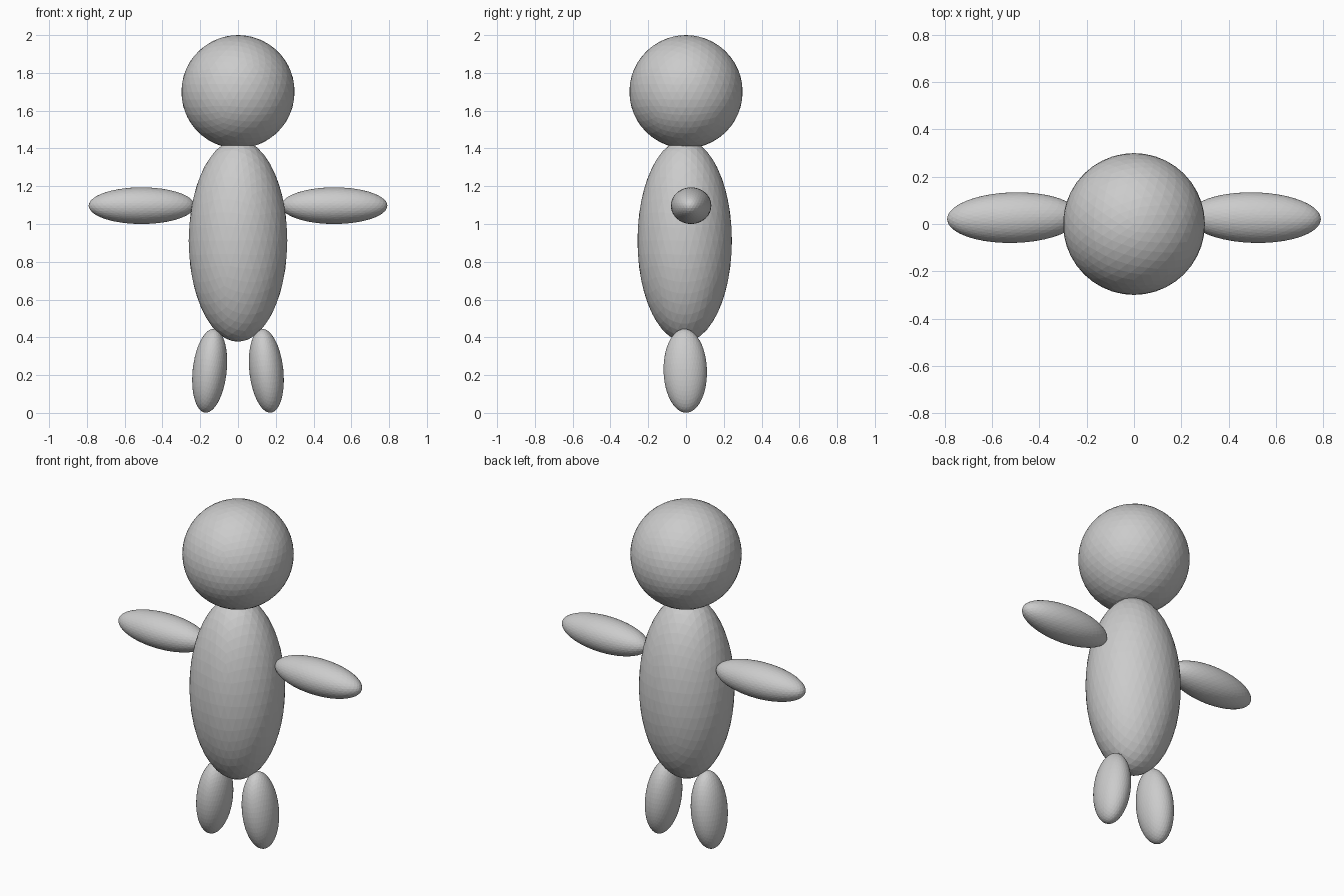
import bpy
from math import radians

if "Cube" in bpy.data.objects:
    bpy.data.objects.remove(bpy.data.objects["Cube"])


def ellipsoid(name, centre, radii, angles=(0, 0, 0)):
    """Faceted geodesic ball stretched to three radii and tilted (degrees)."""
    bpy.ops.mesh.primitive_ico_sphere_add(
        subdivisions=4, radius=1, location=centre,
        rotation=[radians(a) for a in angles])
    ob = bpy.context.object
    ob.name = name
    ob.scale = radii
    bpy.ops.object.shade_flat()
    return ob


def mirrored_pair(name, centre, radii, angles):
    """The same limb on the right (+x) and the left (-x)."""
    for label, s in (("right", 1), ("left", -1)):
        ellipsoid(f"{label}_{name}",
                  (s * centre[0], centre[1], centre[2]), radii,
                  (angles[0], s * angles[1], s * angles[2]))


# Head and torso
ellipsoid("head", (0, 0, 1.70), (0.30, 0.30, 0.30))
ellipsoid("torso", (0, -0.007, 0.912), (0.261, 0.25, 0.535))

# Arms, held straight out
mirrored_pair("arm", (0.51, 0.027, 1.097), (0.281, 0.107, 0.097), (0, 0, -1.4))

# Legs, splayed slightly outward
mirrored_pair("leg", (0.15, -0.004, 0.223), (0.09, 0.115, 0.223), (1.5, -6.2, 0))
